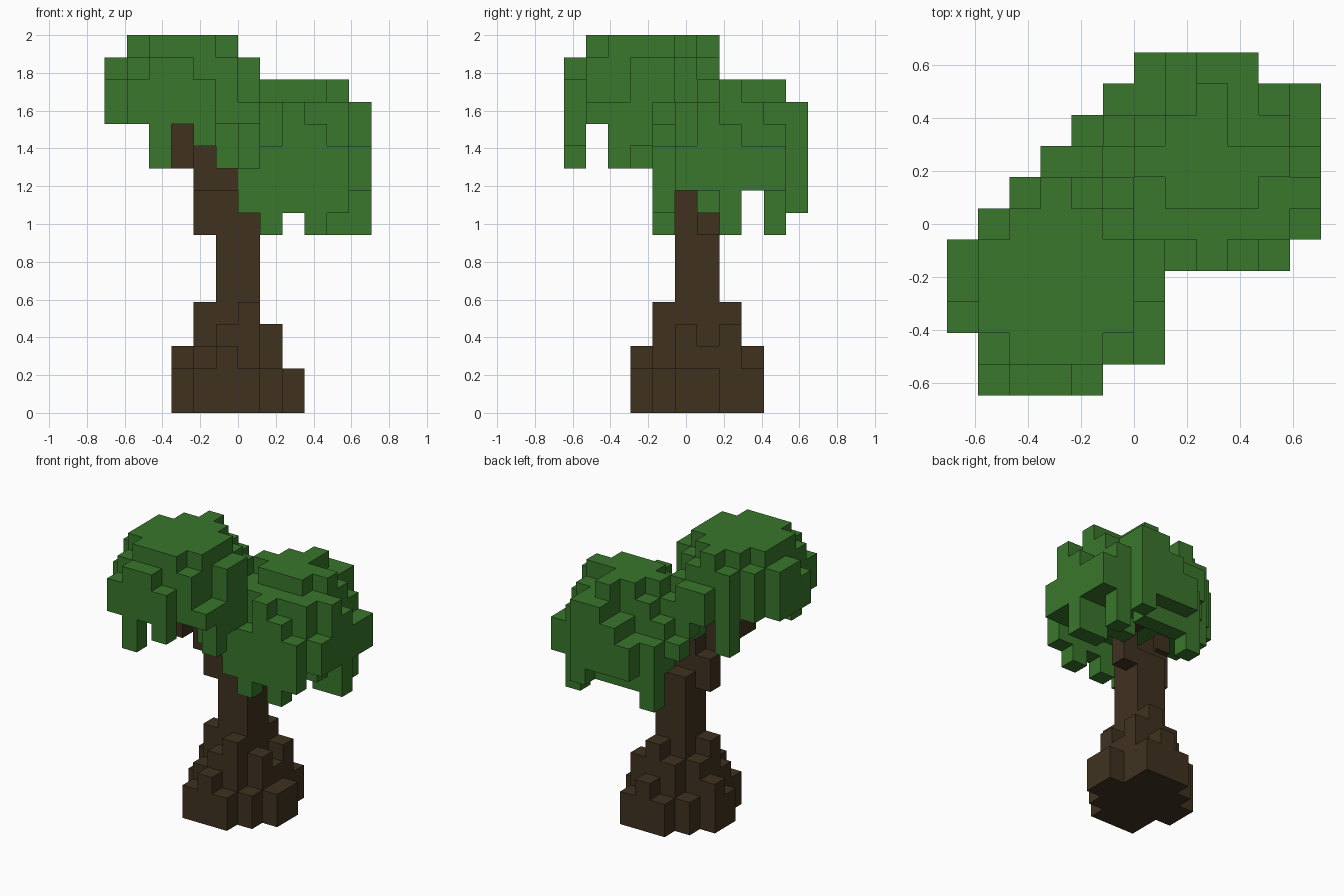
import bpy
import bmesh
from mathutils import Vector

cube = bpy.data.objects.get("Cube")
if cube:
    bpy.data.objects.remove(cube, do_unlink=True)

UNIT = 2 / 17  # edge of one block
SIDES = [Vector(d) for d in ((1, 0, 0), (-1, 0, 0), (0, 1, 0), (0, -1, 0), (0, 0, 1), (0, 0, -1))]


def material(name, color):
    mat = bpy.data.materials.new(name)
    mat.use_nodes = True
    mat.diffuse_color = (*color, 1)
    mat.node_tree.nodes["Principled BSDF"].inputs["Base Color"].default_value = (*color, 1)
    return mat


def column(x, y, low, high):
    """Blocks stacked from level low up to, not including, level high."""
    return {(x, y, z) for z in range(low, high)}


def layer(low, high, first_y, spans):
    """Rows of blocks along x, one span per step in y."""
    cells = set()
    for step, (left, right) in enumerate(spans):
        for x in range(left, right):
            cells |= column(x, first_y + step, low, high)
    return cells


def heights(first_x, y, values):
    """A row of columns standing on the ground."""
    cells = set()
    for step, top in enumerate(values):
        cells |= column(first_x + step, y, 0, top)
    return cells


def build(name, cells, solid, mat):
    """Skin the blocks, leaving out faces buried between neighbours."""
    bm = bmesh.new()
    for cell in sorted(cells):
        centre = Vector(cell) + Vector((0.5, 0, 0.5))
        for normal in SIDES:
            if tuple(int(v) for v in Vector(cell) + normal) in solid:
                continue
            u = Vector((normal.y, normal.z, normal.x))
            v = normal.cross(u)
            corners = [centre + (normal + a * u + b * v) / 2
                       for a, b in ((-1, -1), (1, -1), (1, 1), (-1, 1))]
            bm.faces.new([bm.verts.new(c * UNIT) for c in corners])
    bmesh.ops.remove_doubles(bm, verts=bm.verts, dist=UNIT / 100)
    mesh = bpy.data.meshes.new(name)
    bm.to_mesh(mesh)
    bm.free()
    mesh.materials.append(mat)
    obj = bpy.data.objects.new(name, mesh)
    bpy.context.collection.objects.link(obj)


# Flared roots
roots = heights(-2, -2, (2, 3, 2))
roots |= heights(-2, -1, (3, 4, 5, 2))
roots |= heights(-3, 0, (2, 5, 5, 5, 4, 2))
roots |= heights(-3, 1, (3, 4, 5, 5, 3, 2))
roots |= heights(-2, 2, (2, 4, 5, 4))
roots |= heights(-1, 3, (2, 3, 2))

# Trunk and the branch that leans towards the high crown
trunk = layer(5, 9, 0, [(-1, 1), (-1, 1)])
trunk |= layer(8, 10, 0, [(-2, 1)])
trunk |= layer(10, 11, -1, [(-2, 0), (-1, 0)])
trunk |= layer(11, 12, -2, [(-3, -2), (-3, -1)])
trunk |= column(-3, -2, 12, 13)

# Branch that leans towards the low crown
trunk |= column(1, 1, 8, 10) | column(1, 2, 10, 11)

# High crown
high = layer(13, 14, -5, [(-5, -1), (-5, 1), (-6, 1), (-6, 1), (-6, 1), (-5, 0), (-4, 0), (-3, -1)])
high |= layer(14, 15, -5, [(-5, -1), (-5, 0), (-6, 0), (-6, 1), (-6, 1), (-5, 0), (-4, 0), (-3, -1)])
high |= layer(15, 16, -5, [(-4, -2), (-5, 0), (-5, 0), (-6, 1), (-6, 1), (-5, 0), (-4, -1)])
high |= layer(16, 17, -4, [(-4, -1), (-5, 0), (-5, 0), (-5, 0), (-4, -1), (-3, -2)])
for x, y, low in ((-4, -5, 11), (-2, -5, 12), (0, -3, 11), (-1, -2, 11),
                  (0, -2, 12), (0, -1, 11), (-4, 1, 11), (-2, 2, 12)):
    high |= column(x, y, low, 13)

# Low crown
low_crown = layer(9, 10, 1, [(3, 5), (2, 6)])
low_crown |= layer(10, 11, -1, [(1, 5), (0, 6), (0, 6), (0, 6), (-1, 6), (-1, 6), (0, 4)])
low_crown |= layer(11, 12, -1, [(0, 5), (-1, 6), (-1, 6), (-1, 6), (-2, 6), (-1, 6), (0, 4)])
low_crown |= layer(12, 13, -1, [(2, 4), (-1, 5), (-1, 6), (-1, 6), (-1, 5), (1, 5), (1, 4)])
low_crown |= layer(13, 14, -1, [(2, 3), (0, 5), (-1, 6), (-1, 5), (0, 5), (2, 4), (2, 4)])
low_crown |= layer(14, 15, 1, [(1, 4), (0, 5), (1, 3), (2, 3)])
for x, y, low in ((0, -1, 9), (1, -1, 8), (2, -1, 9), (3, -1, 8), (4, -1, 9), (4, 2, 8), (5, 2, 8),
                  (4, 4, 8), (3, 5, 9), (2, 4, 9), (1, 4, 9), (0, 4, 9), (-1, 4, 8)):
    low_crown |= column(x, y, low, 11)

bark = material("brown bark", (0.050, 0.032, 0.0135))
leaf = material("green leaves", (0.041, 0.180, 0.025))
wood = roots | trunk
solid = wood | high | low_crown
build("roots", roots, solid, bark)
build("trunk", trunk - roots, solid, bark)
build("high_crown", high - wood, solid, leaf)
build("low_crown", low_crown - high - wood, solid, leaf)
